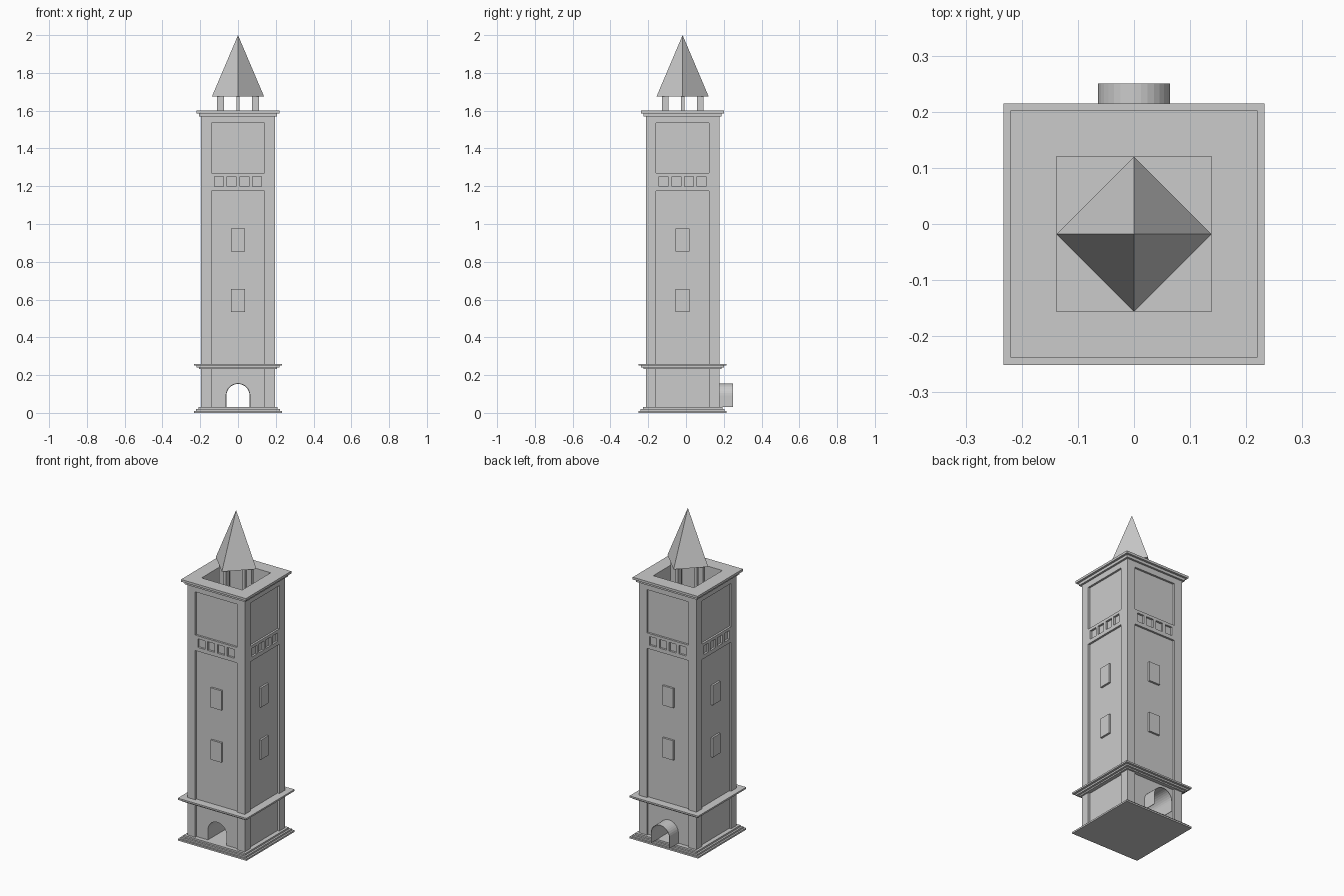
import bpy, bmesh, math
from mathutils import Matrix, Vector

if "Cube" in bpy.data.objects:
    bpy.data.objects.remove(bpy.data.objects["Cube"])

CY = -0.018          # tower axis; the rear porch offsets it from the origin
H = 0.195            # half width of the shaft


def make(name, bm):
    bmesh.ops.recalc_face_normals(bm, faces=bm.faces)
    me = bpy.data.meshes.new(name)
    bm.to_mesh(me)
    bm.free()
    ob = bpy.data.objects.new(name, me)
    bpy.context.collection.objects.link(ob)
    return ob


def add_box(bm, x, y, z, rot=0):
    """Box from (min, max) ranges about the tower axis, turned by rot quarter turns."""
    r = (x, y, z)
    c = Vector([(a + b) / 2 for a, b in r])
    s = Matrix.Diagonal([b - a for a, b in r] + [1])
    m = (Matrix.Translation((0, CY, 0)) @ Matrix.Rotation(rot * math.pi / 2, 4, 'Z')
         @ Matrix.Translation(c) @ s)
    bmesh.ops.create_cube(bm, size=1, matrix=m)


def slabs(name, steps):
    bm = bmesh.new()
    for h, z0, z1 in steps:
        add_box(bm, (-h, h), (-h, h), (z0, z1))
    return make(name, bm)


def cut(target, cutter):
    cutter.hide_render = True
    mod = target.modifiers.new("cut", 'BOOLEAN')
    mod.operation = 'DIFFERENCE'
    mod.solver = 'EXACT'
    mod.object = cutter
    bpy.context.view_layer.objects.active = target
    bpy.ops.object.modifier_apply(modifier=mod.name)


def arch(r, n=16, z0=0.03, spring=0.092):
    pts = [(r, z0)]
    pts += [(r * math.cos(math.pi * i / n), spring + r * math.sin(math.pi * i / n))
            for i in range(n + 1)]
    return pts + [(-r, z0)]


def extrude_y(name, pts, y0, y1):
    bm = bmesh.new()
    f = bm.faces.new([bm.verts.new((x, y0, z)) for x, z in pts])
    ext = bmesh.ops.extrude_face_region(bm, geom=[f])
    bmesh.ops.translate(bm, vec=(0, y1 - y0, 0),
                        verts=[v for v in ext["geom"] if isinstance(v, bmesh.types.BMVert)])
    return make(name, bm)


# shaft
shaft = slabs("shaft", [(H, 0.015, 1.59)])

# recessed panels and the row of small square openings, on all four sides
bm = bmesh.new()
for k in range(4):
    for z0, z1 in ((0.03, 0.238), (0.258, 1.175), (1.27, 1.535)):
        add_box(bm, (-0.141, 0.141), (-H - 0.05, -H + 0.012), (z0, z1), k)
    for i in range(4):
        cx = -0.1 + i * 0.0667
        add_box(bm, (cx - 0.024, cx + 0.024), (-H - 0.05, -H + 0.012), (1.199, 1.252), k)
panel_cutter = make("panel_cutter", bm)
cut(shaft, panel_cutter)

# arched passage from front to back
passage_cutter = extrude_y("passage_cutter", arch(0.063), -0.4, 0.4)
cut(shaft, passage_cutter)

# stepped plinth, string course and top cornice
slabs("plinth", [(0.233, 0, 0.01), (0.222, 0.01, 0.02), (0.21, 0.02, 0.03)])
slabs("string_course", [(0.206, 0.232, 0.24), (0.219, 0.24, 0.25), (0.233, 0.25, 0.26)])
lower = slabs("cornice_lower", [(0.207, 1.57, 1.586)])
upper = slabs("cornice_upper", [(0.22, 1.586, 1.6)])

# open well in the roof
well_cutter = slabs("well_cutter", [(0.138, 1.42, 1.7)])
for ob in (shaft, lower, upper):
    cut(ob, well_cutter)
for ob in (panel_cutter, passage_cutter, well_cutter):
    bpy.data.objects.remove(ob)

# raised window blocks, two per side
bm = bmesh.new()
for k in range(4):
    for zc in (0.595, 0.915):
        add_box(bm, (-0.037, 0.037), (-H, -H + 0.02), (zc - 0.06, zc + 0.06), k)
make("windows", bm)

# thin vaulted porch at the back
outer, inner = arch(0.064), arch(0.061)
extrude_y("porch", outer + inner[::-1], 0.16, 0.25)

# lantern posts, set radially under the spire
bm = bmesh.new()
for k in range(4):
    add_box(bm, (0.075, 0.11), (-0.009, 0.009), (1.42, 1.685), k)
make("lantern_posts", bm)

# four-sided spire with its corners on the axes
bm = bmesh.new()
bmesh.ops.create_cone(bm, cap_ends=True, segments=4, radius1=0.138, radius2=0, depth=0.325,
                      matrix=Matrix.Translation((0, CY, 1.8375)))
bmesh.ops.remove_doubles(bm, verts=bm.verts, dist=1e-5)
make("spire", bm)
